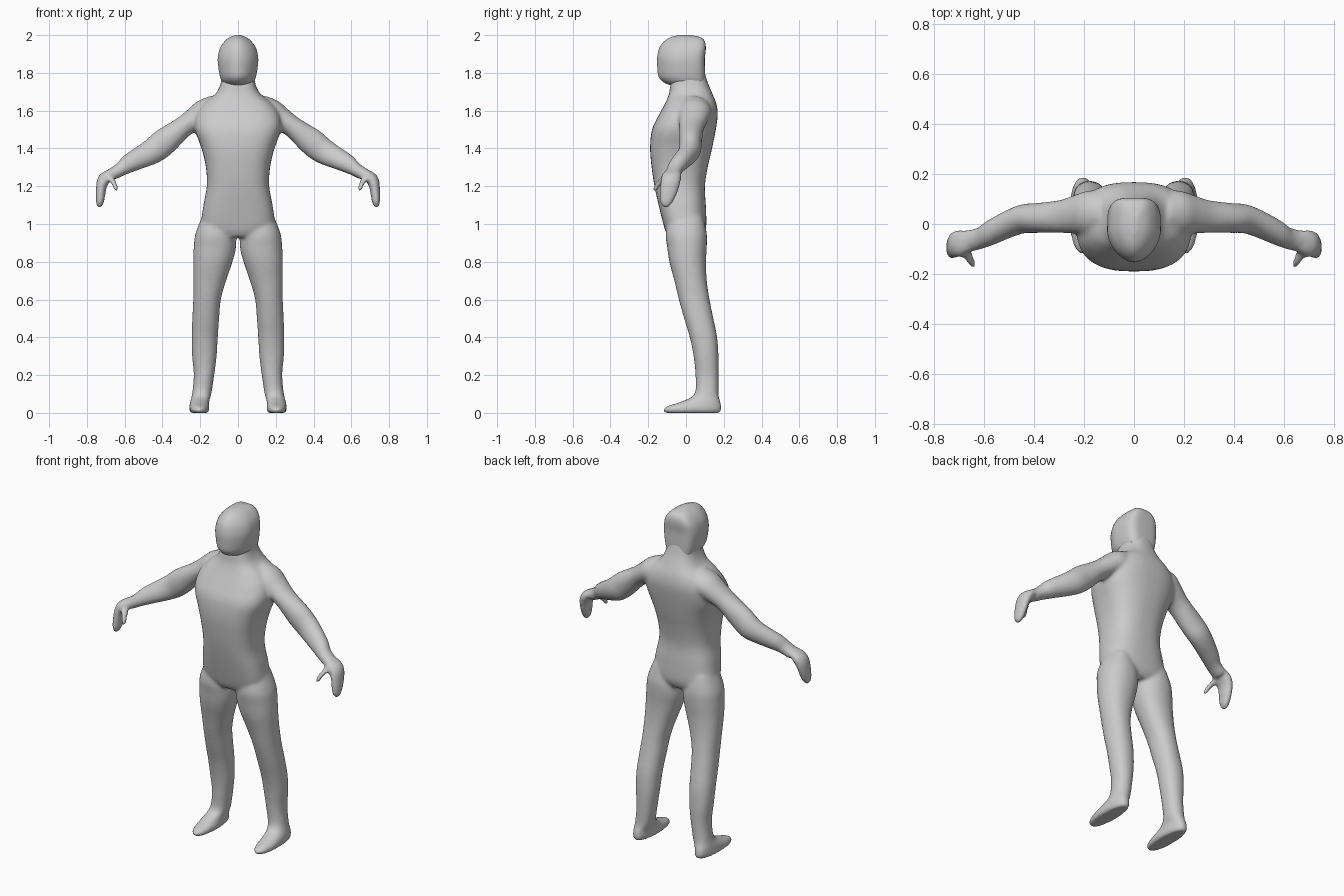
import bpy, bmesh
from math import sin, cos, pi, copysign
from mathutils import Vector

X, Y = Vector((1, 0, 0)), Vector((0, 1, 0))


def spline(rows, steps=4):
    """Catmull-Rom interpolation through rows of numbers."""
    out = []
    for i in range(len(rows) - 1):
        p0, p1 = rows[max(i - 1, 0)], rows[i]
        p2, p3 = rows[i + 1], rows[min(i + 2, len(rows) - 1)]
        for s in range(steps):
            t = s / steps
            out.append([0.5 * (2 * b + (c - a) * t + (2 * a - 5 * b + 4 * c - d) * t * t
                               + (3 * b - a - 3 * c + d) * t ** 3)
                        for a, b, c, d in zip(p0, p1, p2, p3)])
    return out + [list(rows[-1])]


def loft(bm, rows, u=X, v=Y, front=2, back=2, side=1, n=48):
    """Skin superellipse rings; each row is (x, y, z, radius along u, radius along v)."""
    rings = []
    for x, y, z, a, b in spline(rows):
        ring = []
        for k in range(n):
            c, s = cos(2 * pi * k / n), sin(2 * pi * k / n)
            e = 2 / (front if s < 0 else back)
            p = (Vector((x, y, z)) + u * a * copysign(abs(c) ** e, c)
                 + v * b * copysign(abs(s) ** e, s))
            ring.append(bm.verts.new((p.x * side, p.y, p.z)))
        rings.append(ring)
    faces = [bm.faces.new(rings[0]), bm.faces.new(rings[-1])]
    for r, q in zip(rings, rings[1:]):
        faces += [bm.faces.new((r[k], r[(k + 1) % n], q[(k + 1) % n], q[k])) for k in range(n)]
    bmesh.ops.recalc_face_normals(bm, faces=faces)


def upright(rows):
    """Turn (x, z, half width, y front, y back) into loft rows."""
    return [(x, (f + b) / 2, z, w, (b - f) / 2) for x, z, w, f, b in rows]


def finish(bm, name):
    mesh = bpy.data.meshes.new(name)
    bm.to_mesh(mesh)
    bm.free()
    ob = bpy.data.objects.new(name, mesh)
    bpy.context.collection.objects.link(ob)
    for p in mesh.polygons:
        p.use_smooth = True
    return ob


# Torso and neck
torso = [(0, .93, .10, -.09, .08), (0, .96, .155, -.108, .10), (0, 1.0, .192, -.12, .108),
         (0, 1.1, .183, -.145, .105), (0, 1.2, .165, -.167, .10), (0, 1.3, .17, -.182, .115),
         (0, 1.4, .193, -.19, .138), (0, 1.5, .228, -.18, .158), (0, 1.58, .222, -.142, .168),
         (0, 1.64, .18, -.11, .16), (0, 1.69, .118, -.09, .14), (0, 1.75, .09, -.08, .115),
         (0, 1.82, .086, -.06, .095)]
# Leg and foot
leg = [(.12, 1.04, .07, -.09, .09), (.12, .95, .105, -.108, .11), (.122, .88, .112, -.10, .11),
       (.133, .8, .104, -.088, .106), (.15, .7, .087, -.062, .11), (.164, .6, .073, -.038, .125),
       (.171, .5, .071, -.01, .145), (.176, .4, .069, .02, .165), (.178, .3, .065, .04, .172),
       (.18, .2, .054, .05, .172), (.192, .1, .051, .045, .172), (.203, .06, .05, -.025, .182),
       (.205, .035, .053, -.10, .188), (.205, .015, .053, -.122, .188), (.205, 0, .045, -.11, .18)]
# Arm, hand and thumb
arm = [(.10, .045, 1.62, .08, .075), (.17, .045, 1.59, .09, .075), (.23, .04, 1.555, .078, .062),
       (.295, .03, 1.51, .066, .057), (.387, .024, 1.437, .06, .072), (.46, .017, 1.38, .058, .068),
       (.57, -.032, 1.323, .053, .052), (.62, -.058, 1.29, .045, .038), (.67, -.07, 1.26, .045, .033)]
hand = [(.665, -.07, 1.29, .035, .02), (.688, -.075, 1.265, .05, .04), (.708, -.08, 1.235, .054, .038),
        (.722, -.085, 1.2, .051, .029), (.728, -.095, 1.15, .044, .025), (.731, -.104, 1.11, .032, .02),
        (.734, -.107, 1.088, .014, .01)]
thumb = [(.69, -.09, 1.26, .03, .025), (.668, -.12, 1.235, .025, .019), (.652, -.15, 1.205, .02, .015),
         (.643, -.168, 1.172, .012, .01)]

bm = bmesh.new()
loft(bm, upright(torso), front=2.9, back=2.5)
slant = Vector((.62, 0, .78))
for side in (1, -1):
    loft(bm, upright(leg), front=2.2, back=2.2, side=side)
    loft(bm, arm, Y, slant, side=side)
    loft(bm, hand, Y, X, side=side)
    loft(bm, thumb, Y, X, side=side)
body = finish(bm, "body")

# Fuse the limbs into one skin
remesh = body.modifiers.new("fuse", 'REMESH')
remesh.mode = 'VOXEL'
remesh.voxel_size = .009
remesh.use_smooth_shade = True
smooth = body.modifiers.new("soften", 'SMOOTH')
smooth.factor = .5
smooth.iterations = 10

# Head with a creased face and a flat back
head = [(0, 1.735, .062, -.085, .08), (0, 1.75, .082, -.118, .098), (0, 1.78, .095, -.145, .10),
        (0, 1.83, .104, -.152, .10), (0, 1.88, .107, -.153, .10), (0, 1.93, .096, -.142, .105),
        (0, 1.965, .073, -.118, .10), (0, 1.987, .047, -.085, .08), (0, 2.0, .014, -.04, .03)]
bm = bmesh.new()
loft(bm, upright(head), front=1.75, back=4)
head_ob = finish(bm, "head")
bpy.context.view_layer.objects.active = head_ob
head_ob.select_set(True)
bpy.ops.object.shade_smooth_by_angle(angle=.6)
